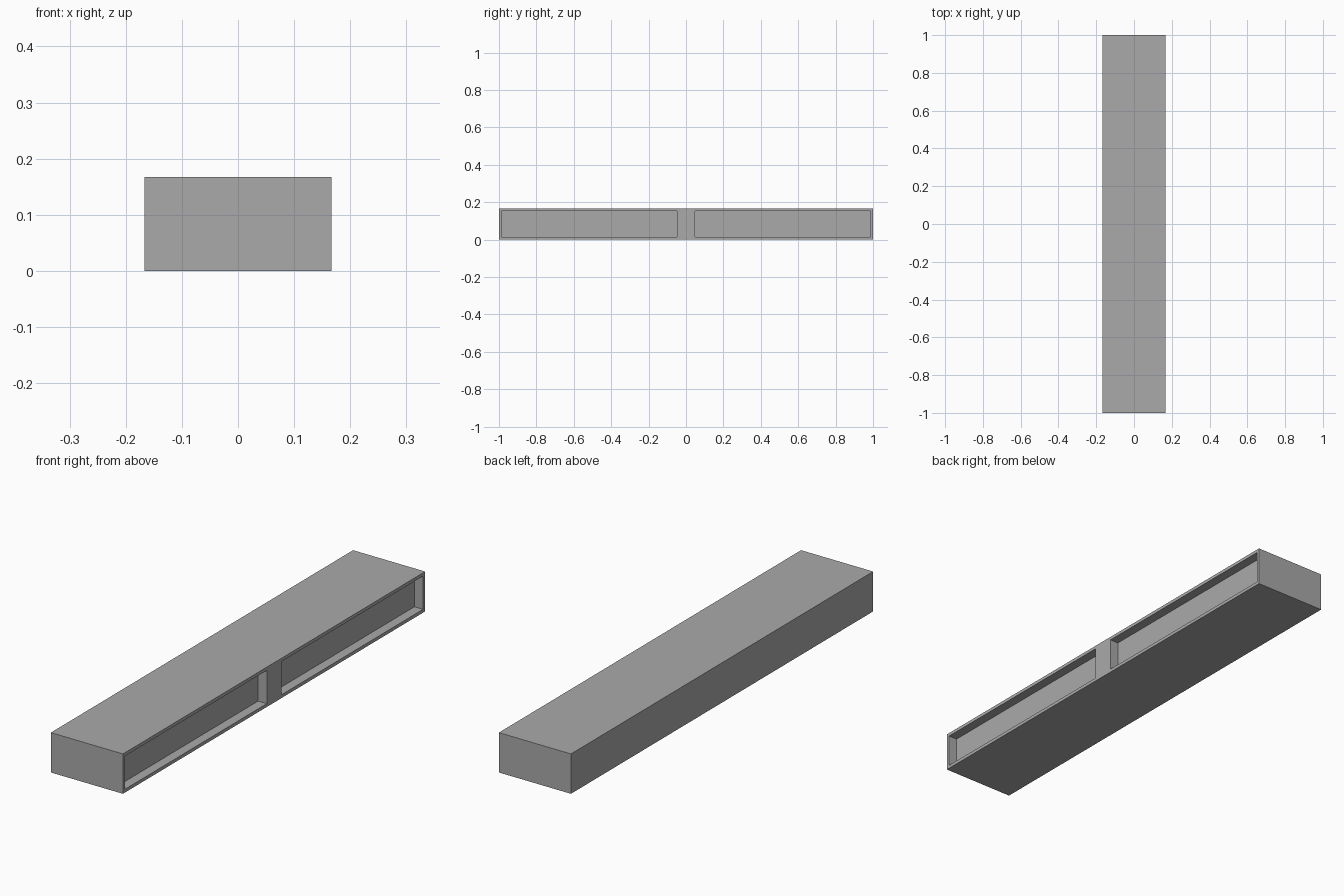
import bpy
import bmesh
from mathutils import Matrix, Vector

cube = bpy.data.objects.get("Cube")
if cube:
    bpy.data.objects.remove(cube, do_unlink=True)

WIDTH, LENGTH, HEIGHT = 0.334, 2.0, 0.167
RIM = 0.014            # border around each recess
POST = 0.034           # half width of the divider before the rim is added
DEPTH = 0.04           # recess depth

grey = bpy.data.materials.new("mid grey")
grey.use_nodes = True
colour = (0.4, 0.4, 0.4, 1)
grey.diffuse_color = colour
grey.node_tree.nodes["Principled BSDF"].inputs["Base Color"].default_value = colour

# Long box standing on the ground
bm = bmesh.new()
bmesh.ops.create_cube(bm, size=1, matrix=Matrix.Translation((0, 0, HEIGHT / 2))
                      @ Matrix.Diagonal((WIDTH, LENGTH, HEIGHT, 1)))


def side_faces():
    bm.normal_update()
    return [f for f in bm.faces if f.normal.x > 0.9]


# Split the left side into two panels and a central divider
for y in (-POST, POST):
    faces = side_faces()
    edges = {e for f in faces for e in f.edges}
    verts = {v for f in faces for v in f.verts}
    bmesh.ops.bisect_plane(bm, geom=faces + list(edges) + list(verts),
                           plane_co=(0, y, 0), plane_no=(0, 1, 0))

# Inset each panel and push it straight inwards
panels = [f for f in side_faces() if abs(f.calc_center_median().y) > POST]
bmesh.ops.inset_individual(bm, faces=panels, thickness=RIM, use_even_offset=True)
floors = bmesh.ops.extrude_discrete_faces(bm, faces=panels)["faces"]
for f in floors:
    bmesh.ops.translate(bm, verts=f.verts, vec=Vector((-DEPTH, 0, 0)))

# Merge the rims and divider into one flat frame
bmesh.ops.recalc_face_normals(bm, faces=bm.faces)

mesh = bpy.data.meshes.new("recessed_box")
bm.to_mesh(mesh)
bm.free()
mesh.materials.append(grey)
box = bpy.data.objects.new("recessed_box", mesh)
bpy.context.collection.objects.link(box)
